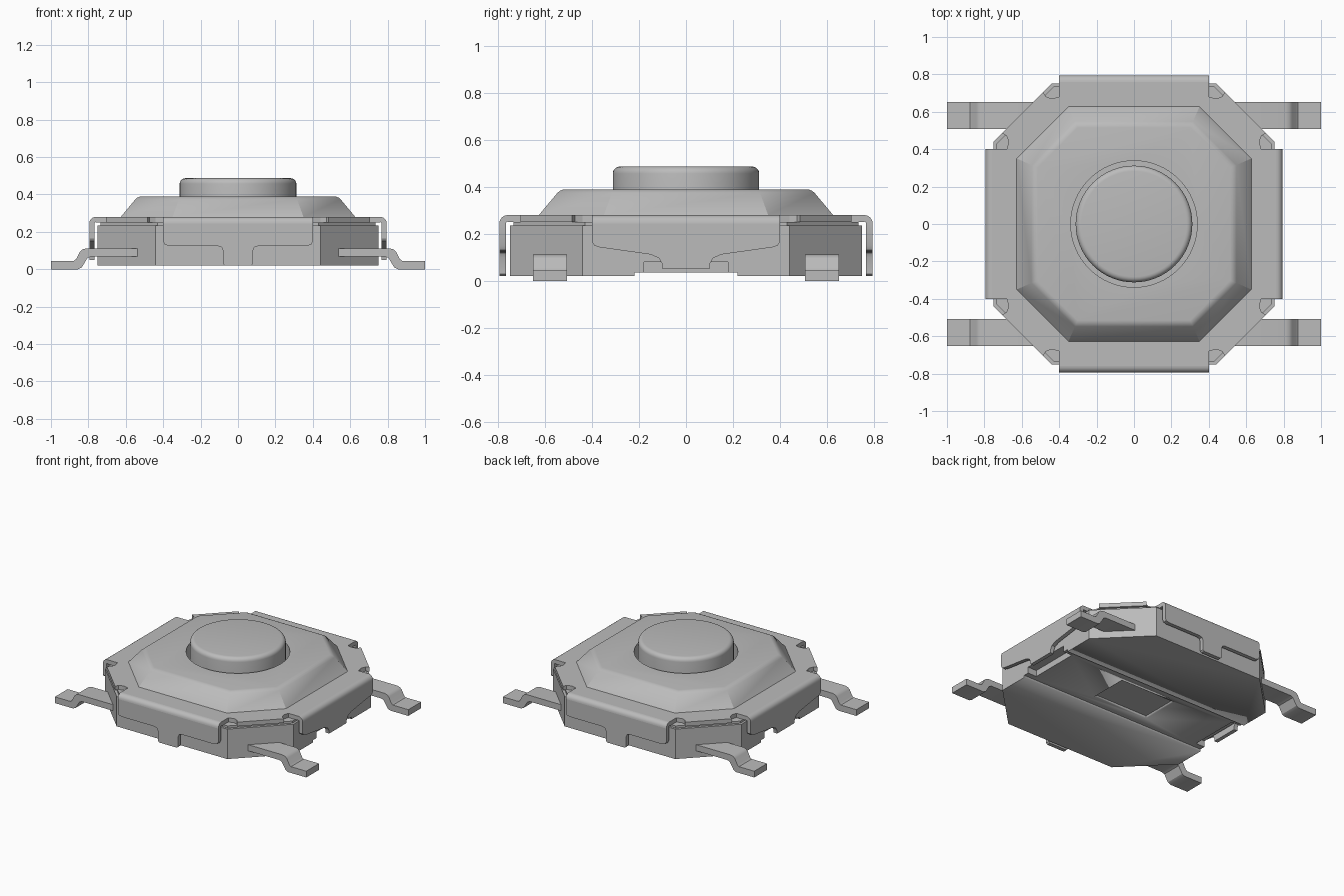
import bpy, bmesh, math

if "Cube" in bpy.data.objects:
    bpy.data.objects.remove(bpy.data.objects["Cube"], do_unlink=True)

GREY = (0.5, 0.5, 0.5, 1)
grey = bpy.data.materials.new("plain grey")
grey.use_nodes = True
grey.diffuse_color = GREY
grey.node_tree.nodes["Principled BSDF"].inputs["Base Color"].default_value = GREY


def finish(name, bm, smooth=True):
    bmesh.ops.recalc_face_normals(bm, faces=bm.faces)
    mesh = bpy.data.meshes.new(name)
    bm.to_mesh(mesh)
    bm.free()
    mesh.materials.append(grey)
    obj = bpy.data.objects.new(name, mesh)
    bpy.context.collection.objects.link(obj)
    if smooth:
        shade(obj)
    return obj


def shade(obj):
    bpy.ops.object.select_all(action='DESELECT')
    obj.select_set(True)
    bpy.context.view_layer.objects.active = obj
    bpy.ops.object.shade_smooth_by_angle(angle=math.radians(32))


def extrude(name, points, start, end, axis):
    """Extrude a closed 2D outline along an axis."""
    place = {'x': lambda u, v, w: (w, u, v),
             'y': lambda u, v, w: (u, w, v),
             'z': lambda u, v, w: (u, v, w)}[axis]
    bm = bmesh.new()
    face = bm.faces.new([bm.verts.new(place(u, v, start)) for u, v in points])
    top = bmesh.ops.extrude_face_region(bm, geom=[face])["geom"]
    offset = place(0, 0, end - start)
    bmesh.ops.translate(bm, vec=offset, verts=[g for g in top if isinstance(g, bmesh.types.BMVert)])
    return finish(name, bm)


def rectangle(u, v):
    return [(u, v), (-u, v), (-u, -v), (u, -v)]


def quarter_turns(points):
    """Repeat a corner outline round all four corners."""
    outline = []
    for _ in range(4):
        outline += points
        points = [(-y, x) for x, y in points]
    return outline


def octagon(half, corner):
    return quarter_turns([(half, corner), (corner, half)])


def cylinder(name, radius, bottom, top, rounding=0):
    bm = bmesh.new()
    bmesh.ops.create_cone(bm, cap_ends=True, segments=64, radius1=radius,
                          radius2=radius, depth=top - bottom)
    bmesh.ops.translate(bm, vec=(0, 0, (top + bottom) / 2), verts=bm.verts)
    if rounding:
        rim = [e for e in bm.edges if all(v.co.z > top - 0.001 for v in e.verts)]
        bmesh.ops.bevel(bm, geom=rim, offset=rounding, segments=5, profile=0.5, affect='EDGES')
    return finish(name, bm)


def cut(obj, cutter):
    mod = obj.modifiers.new("cut", 'BOOLEAN')
    mod.operation = 'DIFFERENCE'
    mod.solver = 'EXACT'
    mod.object = cutter
    # Apply before any shading modifier
    bpy.context.view_layer.objects.active = obj
    bpy.ops.object.modifier_move_to_index(modifier=mod.name, index=0)
    bpy.ops.object.modifier_apply(modifier=mod.name)


def drop(obj):
    bpy.data.objects.remove(obj, do_unlink=True)


# Base housing with an underside channel, a centre recess and two side notches
base = extrude("base_housing", octagon(0.75, 0.44), 0.02, 0.235, 'z')
channel = extrude("channel_cutter", rectangle(1, 0.22), -0.1, 0.036, 'z')
recess = extrude("recess_cutter", rectangle(0.22, 0.14), -0.1, 0.055, 'z')
notches = [extrude("notch_cutter", rectangle(0.18, 0.08), s * 0.68, s * 0.9, 'x') for s in (1, -1)]
for cutter in [channel, recess] + notches:
    cut(base, cutter)
    drop(cutter)
extrude("sealing_film", octagon(0.735, 0.43), 0.235, 0.25, 'z')

# Cover plate with a rounded relief notch beside each skirt
half_corner = [(0.76, 0.4), (0.68, 0.4), (0.67, 0.44), (0.682, 0.472), (0.705, 0.485)]
corner = half_corner + [(y, x) for x, y in reversed(half_corner)]
plate = extrude("cover_plate", quarter_turns(corner), 0.25, 0.28, 'z')

# Raised octagonal dome with a softened top edge
bm = bmesh.new()
rings = [[bm.verts.new((x, y, z)) for x, y in octagon(h, c)]
         for h, c, z in ((0.627, 0.35, 0.28), (0.535, 0.31, 0.39))]
for i in range(8):
    j = (i + 1) % 8
    bm.faces.new((rings[0][i], rings[0][j], rings[1][j], rings[1][i]))
bm.faces.new(rings[0][::-1])
bm.faces.new(rings[1])
rim = [e for e in bm.edges if all(v.co.z > 0.38 for v in e.verts)]
bmesh.ops.bevel(bm, geom=rim, offset=0.02, segments=3, profile=0.5, affect='EDGES')
dome = finish("cover_dome", bm, smooth=False)

# Round opening through the cover
hole = cylinder("hole_cutter", 0.338, 0.2, 0.6)
for part in (plate, dome):
    cut(part, hole)
    shade(part)
drop(hole)

# Push button
cylinder("push_button", 0.312, 0.25, 0.487, rounding=0.03)

# Cover skirts: bent top edge and hanging plate on each of the four sides
tab_half = [(0.4, 0.245), (0.4, 0.15), (0.392, 0.132), (0.37, 0.125), (0.11, 0.125),
            (0.088, 0.118), (0.08, 0.1), (0.08, 0.03), (0.07, 0.02)]
slope_half = [(0.4, 0.245), (0.4, 0.165), (0.39, 0.15), (0.37, 0.143), (0.15, 0.112),
              (0.115, 0.096), (0.1, 0.07), (0.1, 0.05)]
angles = [math.radians(15 * k) for k in range(7)]


def mirrored(half):
    return half + [(-u, v) for u, v in reversed(half)]


def bend(sign):
    arc = [(0.76 + 0.035 * math.cos(a), 0.245 + 0.035 * math.sin(a)) for a in angles]
    arc += [(0.76 + 0.007 * math.cos(a), 0.245 + 0.007 * math.sin(a)) for a in reversed(angles)]
    return [(sign * u, v) for u, v in arc]


for sign, fb, lr in ((-1, "front", "right"), (1, "back", "left")):
    extrude(fb + "_skirt", mirrored(tab_half), sign * 0.767, sign * 0.795, 'y')
    extrude(fb + "_bend", bend(sign), -0.4, 0.4, 'x')
    extrude(lr + "_skirt", mirrored(slope_half), sign * 0.767, sign * 0.795, 'x')
    extrude(lr + "_bend", bend(sign), -0.4, 0.4, 'y')

# Four stepped solder legs
leg = [(0.45, 0.068), (0.785, 0.068), (0.805, 0.06), (0.82, 0.035), (0.835, 0.01), (0.855, 0),
       (1, 0), (1, 0.045), (0.878, 0.045), (0.865, 0.055), (0.845, 0.095), (0.83, 0.107),
       (0.81, 0.112), (0.45, 0.112)]
for sx, side in ((-1, "right"), (1, "left")):
    for sy, end in ((-1, "front"), (1, "back")):
        extrude(f"{end}_{side}_leg", [(sx * u, v) for u, v in leg], sy * 0.507, sy * 0.652, 'y')
